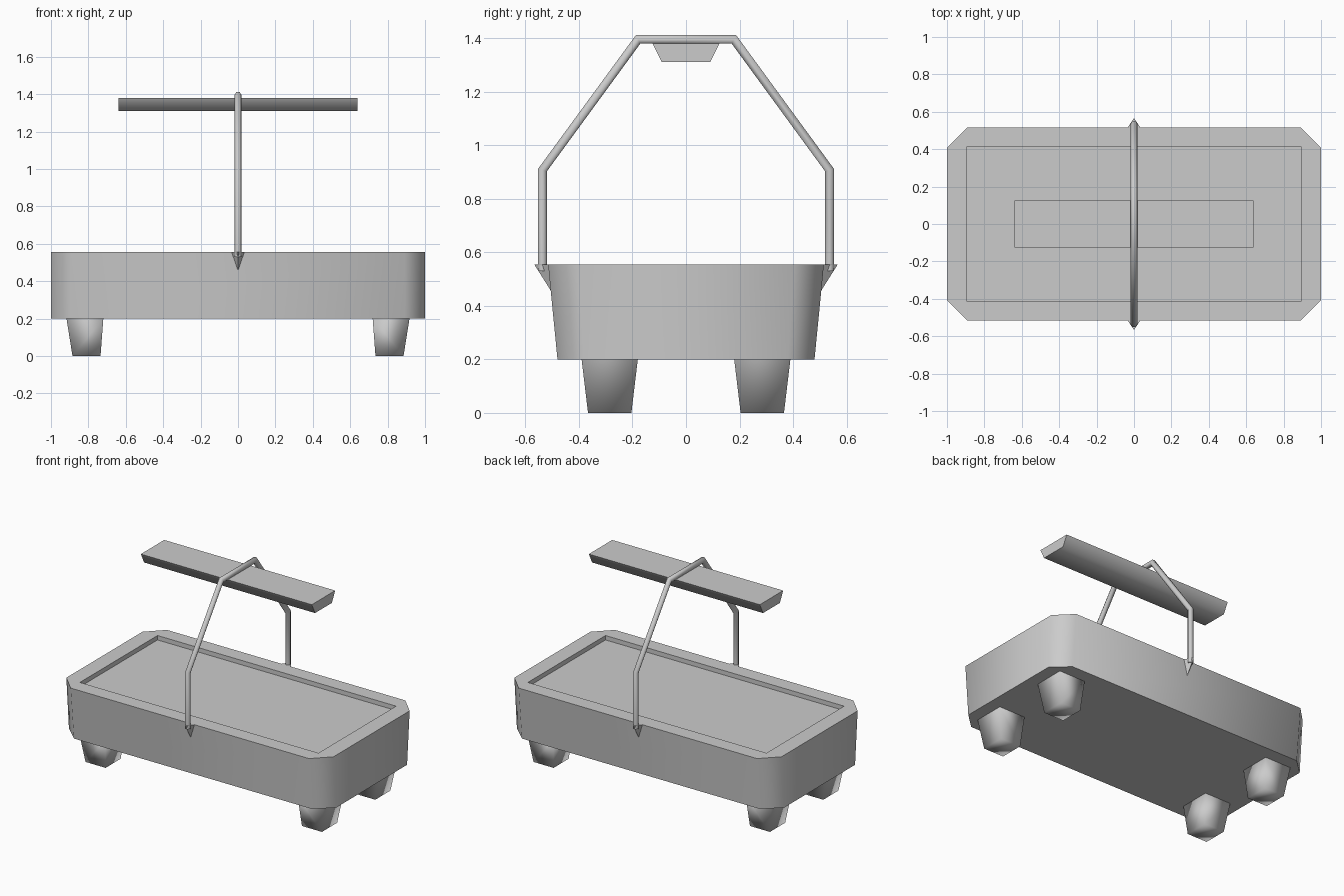
import bpy, bmesh, math
from mathutils import Vector

if "Cube" in bpy.data.objects:
    bpy.data.objects.remove(bpy.data.objects["Cube"])


def make(name, verts, faces, angle):
    me = bpy.data.meshes.new(name)
    me.from_pydata([tuple(v) for v in verts], [], faces)
    bm = bmesh.new()
    bm.from_mesh(me)
    bmesh.ops.recalc_face_normals(bm, faces=bm.faces[:])
    bm.to_mesh(me)
    bm.free()
    ob = bpy.data.objects.new(name, me)
    bpy.context.collection.objects.link(ob)
    bpy.ops.object.select_all(action='DESELECT')
    bpy.context.view_layer.objects.active = ob
    ob.select_set(True)
    bpy.ops.object.shade_smooth_by_angle(angle=math.radians(angle))
    return ob


def rect(x0, x1, y0, y1, z):
    return [(x1, y0, z), (x1, y1, z), (x0, y1, z), (x0, y0, z)]


def bridge(a, b, n):
    return [(a + i, a + (i + 1) % n, b + (i + 1) % n, b + i) for i in range(n)]


def frustum(name, low, high, angle):
    make(name, low + high, [(3, 2, 1, 0), (4, 5, 6, 7)] + bridge(0, 4, 4), angle)


# Planter tub: chamfered outline, tapered front and back, shallow rectangular recess
def outline(hy, z, c=0.108):
    k = hy / 0.515
    pts = []
    for sx, sy in ((1, -1), (1, 1), (-1, 1), (-1, -1)):
        side = (sx, sy * (0.515 - c) * k, z)
        end = (sx * (1 - c), sy * hy, z)
        pts += [end, side] if sx * sy < 0 else [side, end]
    return pts


verts = outline(0.48, 0.2) + outline(0.515, 0.555)
verts += rect(-0.893, 0.893, -0.415, 0.415, 0.555)
verts += rect(-0.893, 0.893, -0.415, 0.415, 0.525)
faces = [tuple(range(7, -1, -1))] + bridge(0, 8, 8) + bridge(16, 20, 4) + [(20, 21, 22, 23)]
for i in range(4):
    j = (i + 1) % 4
    faces.append((8 + 2 * i, 9 + 2 * i, 16 + i))                  # rim corner
    faces.append((9 + 2 * i, 8 + 2 * j, 16 + j, 16 + i))          # rim side
make("planter_tub", verts, faces, 50)

# Four tapered feet
for sx, nx in ((-1, "left"), (1, "right")):
    for sy, ny in ((-1, "front"), (1, "back")):
        low = [(sx * x, sy * y, z) for x, y, z in rect(0.735, 0.885, 0.204, 0.366, 0)]
        high = [(sx * x, sy * y, z) for x, y, z in rect(0.72, 0.917, 0.18, 0.39, 0.2)]
        frustum(f"{ny}_{nx}_foot", low, high, 95)

# Lamp bar hanging under the hoop
frustum("lamp_bar", rect(-0.64, 0.64, -0.09, 0.09, 1.31),
        rect(-0.64, 0.64, -0.125, 0.125, 1.38), 65)

# Six-sided hoop with mitred bends
path = [Vector((0, y, z)) for y, z in
        ((-0.536, 0.53), (-0.536, 0.907), (-0.179, 1.395),
         (0.179, 1.395), (0.536, 0.907), (0.536, 0.53))]
r, n, verts, faces = 0.0185, 6, [], []
X = Vector((1, 0, 0))
for i, p in enumerate(path):
    d0 = (p - path[i - 1]).normalized() if i else (path[1] - p).normalized()
    d1 = (path[i + 1] - p).normalized() if i < len(path) - 1 else d0
    side = X.cross((d0 + d1).normalized())
    stretch = 1 / math.cos(d0.angle(d1) / 2)
    for k in range(n):
        a = math.tau * k / n
        verts.append(p + X * r * math.cos(a) + side * r * stretch * math.sin(a))
    if i:
        faces += bridge((i - 1) * n, i * n, n)
faces += [tuple(range(n)), tuple(range(len(verts) - n, len(verts)))]
make("lamp_hoop", verts, faces, 65)

# Pointed brackets carrying the hoop on the tub walls
for s, name in ((-1, "front_bracket"), (1, "back_bracket")):
    verts = [(-0.034, s * 0.515, 0.555), (0.034, s * 0.515, 0.555),
             (0, s * 0.567, 0.555), (0, s * 0.504, 0.455)]
    make(name, verts, [(0, 1, 2), (0, 1, 3), (1, 2, 3), (2, 0, 3)], 30)
